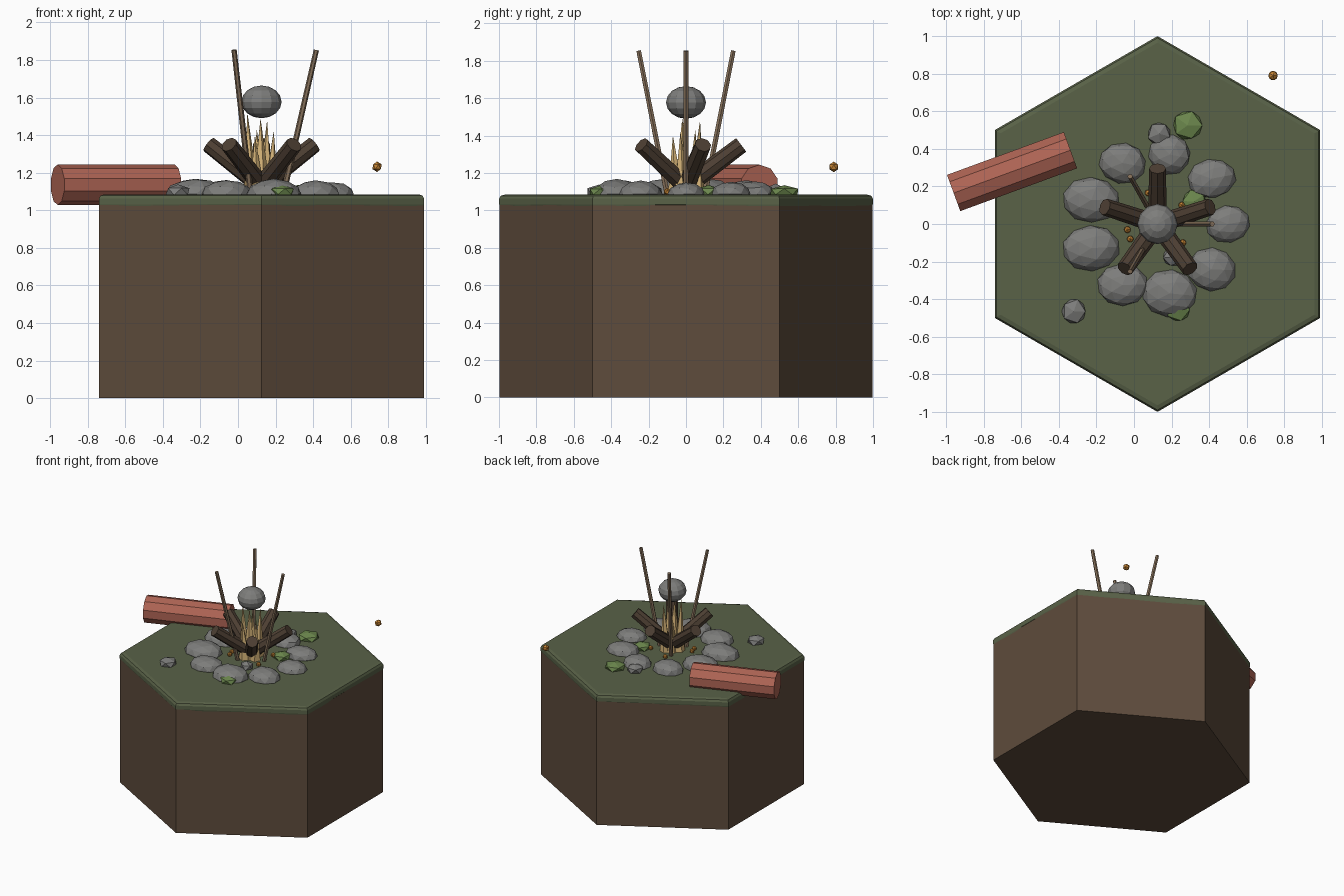
import bpy, bmesh, math, random
from mathutils import Vector, Matrix

if "Cube" in bpy.data.objects:
    bpy.data.objects.remove(bpy.data.objects["Cube"])

random.seed(4)
CX = 0.125          # centre of the camp on x
GROUND = 1.083      # top of the grass


def material(name, rgb):
    m = bpy.data.materials.new(name)
    m.diffuse_color = (*rgb, 1)
    m.use_nodes = True
    m.node_tree.nodes["Principled BSDF"].inputs["Base Color"].default_value = m.diffuse_color
    return m


DIRT = material("dirt brown", (0.112, 0.072, 0.045))
GRASS = material("grass green", (0.100, 0.122, 0.064))
STONE = material("stone grey", (0.205, 0.205, 0.198))
BARK = material("dark bark", (0.075, 0.050, 0.033))
STICK = material("light stick", (0.235, 0.160, 0.100))
SEAT = material("red wood", (0.430, 0.130, 0.090))
LEAF = material("moss green", (0.150, 0.245, 0.075))
EMBER = material("ember orange", (0.560, 0.230, 0.035))
FLAME = material("flame yellow", (0.680, 0.460, 0.190))


def finish(name, bm, mat):
    me = bpy.data.meshes.new(name)
    bm.to_mesh(me)
    bm.free()
    me.materials.append(mat)
    ob = bpy.data.objects.new(name, me)
    bpy.context.collection.objects.link(ob)
    return ob


def rod(name, a, b, r1, r2, sides, mat):
    """Straight (tapered) rod from point a to point b."""
    a, b = Vector(a), Vector(b)
    d = b - a
    mtx = Matrix.Translation((a + b) / 2) @ d.to_track_quat('Z', 'Y').to_matrix().to_4x4()
    bm = bmesh.new()
    bmesh.ops.create_cone(bm, cap_ends=True, segments=sides, radius1=r1,
                          radius2=r2, depth=d.length, matrix=mtx)
    return finish(name, bm, mat)


def rock(name, loc, size, subdiv, mat, rough=0.0, turn=0.0):
    """Faceted lump made from a stretched, slightly roughened icosphere."""
    bm = bmesh.new()
    bmesh.ops.create_icosphere(bm, subdivisions=subdiv, radius=1)
    for v in bm.verts:
        v.co *= 1 + random.uniform(-rough, rough)
    mtx = (Matrix.Translation(loc) @ Matrix.Rotation(turn, 4, 'Z')
           @ Matrix.Diagonal((*size, 1)))
    bm.transform(mtx)
    return finish(name, bm, mat)


def polar(r, deg, z):
    t = math.radians(deg)
    return (CX + r * math.cos(t), r * math.sin(t), z)


def hexagon(bm, r, z):
    return [bm.verts.new(polar(r, 30 + 60 * i, z)) for i in range(6)]


# Hexagonal earth block
bm = bmesh.new()
low, high = hexagon(bm, 0.998, 0), hexagon(bm, 0.998, 1.03)
bm.faces.new(low[::-1])
bm.faces.new(high)
for i in range(6):
    j = (i + 1) % 6
    bm.faces.new((low[i], low[j], high[j], high[i]))
finish("earth_block", bm, DIRT)

# Grass slab with rounded rim and uneven lower edge
bm = bmesh.new()
N = 6                                  # rim points per side
rings = []
for r, z in ((0.995, 1.018), (1.0, 1.032), (1.0, 1.062), (0.990, 1.078), (0.965, GROUND + 0.002)):
    corners = [Vector(polar(r, 30 + 60 * i, z)) for i in range(6)]
    ring = []
    for i in range(6):
        for k in range(N):
            p = corners[i].lerp(corners[(i + 1) % 6], k / N)
            if z < 1.03:
                p.z += random.uniform(-0.012, 0.010)
            ring.append(bm.verts.new(p))
    rings.append(ring)
for lo, hi in zip(rings, rings[1:]):
    for i in range(6 * N):
        j = (i + 1) % (6 * N)
        bm.faces.new((lo[i], lo[j], hi[j], hi[i]))
bm.faces.new(rings[-1])
bm.faces.new(rings[0][::-1])
finish("grass_slab", bm, GRASS)

# Ring of fire stones
sizes = [(0.12, 0.098, 0.062), (0.13, 0.105, 0.066), (0.112, 0.105, 0.068),
         (0.127, 0.108, 0.075), (0.152, 0.122, 0.080), (0.154, 0.122, 0.080),
         (0.135, 0.113, 0.072), (0.145, 0.125, 0.080), (0.13, 0.115, 0.070)]
for i, s in enumerate(sizes):
    rock(f"ring_stone_{i + 1}", polar(0.375, 40 * i, 1.088), s, 2, STONE, 0.03,
         random.uniform(-0.2, 0.2))

# Loose pebbles and mossy clumps
for i, (x, y, r) in enumerate([(-0.32, -0.465, 0.07), (0.135, 0.48, 0.068), (0.205, -0.175, 0.055)]):
    rock(f"pebble_{i + 1}", (x, y, 1.10), (r, r, 0.04), 1, STONE, 0.06, i)
for i, (x, y, r) in enumerate([(0.285, 0.525, 0.085), (0.32, 0.12, 0.07), (0.235, -0.455, 0.07)]):
    rock(f"moss_clump_{i + 1}", (x, y, 1.10), (r, r, 0.035), 1, LEAF, 0.05, 0.6 * i)

# Leaning firewood
for i in range(5):
    a = 18 + 72 * i
    rod(f"firewood_{i + 1}", polar(-0.01, a, 1.12), polar(0.295, a, 1.35),
        0.05, 0.045, 8, BARK)

# Flame spikes: tip position and base radius
flames = [(0.05, -0.01, 1.52, 0.045), (0.12, -0.02, 1.49, 0.055), (0.155, 0.075, 1.48, 0.045),
          (0.19, -0.03, 1.42, 0.045), (0.09, -0.07, 1.40, 0.045), (0.10, 0.05, 1.43, 0.045)]
for i, (x, y, z, r) in enumerate(flames):
    base = (CX + (x - CX) * 0.75, y * 0.75, 1.08)
    rod(f"flame_{i + 1}", base, (x, y, z), r, 0.0, 5, FLAME)

# Tripod poles
for i in range(3):
    a = 120 * i
    rod(f"tripod_pole_{i + 1}", polar(0.115, a, 1.08), polar(0.292, a, 1.853),
        0.016, 0.014, 6, STICK)

# Hanging pot
bm = bmesh.new()
bmesh.ops.create_uvsphere(bm, u_segments=12, v_segments=8, radius=1)
bm.transform(Matrix.Translation((CX, 0, 1.577)) @ Matrix.Diagonal((0.107, 0.107, 0.087, 1)))
finish("pot", bm, STONE)

# Log seat lying over the edge
rod("log_seat", (-0.96, 0.165, 1.136), (-0.338, 0.393, 1.136), 0.108, 0.108, 10, SEAT)

# Embers on the ground and one drifting spark
embers = [(-0.035, -0.03), (-0.02, -0.08), (0.26, -0.10), (0.075, 0.165), (0.255, 0.10)]
for i, (x, y) in enumerate(embers):
    rock(f"ember_{i + 1}", (x, y, 1.10), (0.02,) * 3, 1, EMBER)
rock("spark", (0.74, 0.79, 1.232), (0.028,) * 3, 1, EMBER)
